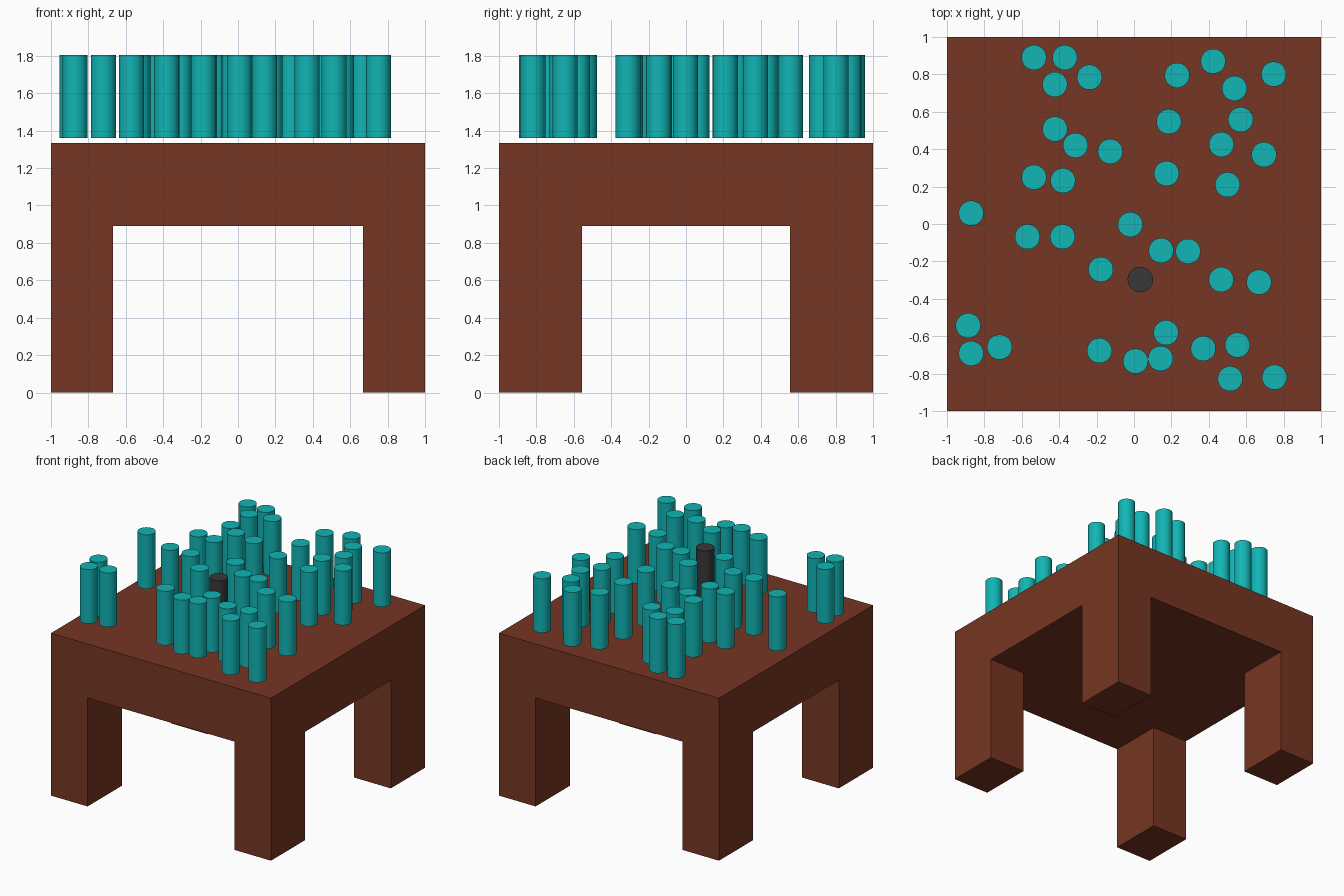
import bpy, bmesh
from mathutils import Matrix, Vector

if "Cube" in bpy.data.objects:
    bpy.data.objects.remove(bpy.data.objects["Cube"])

TOP, UNDER = 1.335, 0.89          # table top and slab underside
LEG_X, LEG_Y = 0.667, 0.556       # inner faces of the legs
PEG_Z0, PEG_Z1 = 1.36, 1.804
PEG_R = 0.067


def material(name, colour):
    m = bpy.data.materials.new(name)
    m.diffuse_color = (*colour, 1)
    m.use_nodes = True
    m.node_tree.nodes["Principled BSDF"].inputs["Base Color"].default_value = m.diffuse_color
    return m


def add_object(name, mesh, mat=None, location=(0, 0, 0)):
    if mat and not mesh.materials:
        mesh.materials.append(mat)
    ob = bpy.data.objects.new(name, mesh)
    ob.location = location
    bpy.context.collection.objects.link(ob)
    return ob


brown = material("brown", (0.18, 0.037, 0.017))
teal = material("teal", (0.006, 0.46, 0.46))
black = material("charcoal", (0.04, 0.04, 0.04))

# Table: slab split along the leg lines, corner faces pulled down into legs
bm = bmesh.new()
bmesh.ops.create_cube(bm, size=1, matrix=Matrix.Translation((0, 0, (TOP + UNDER) / 2))
                      @ Matrix.Diagonal((2, 2, TOP - UNDER, 1)))
for axis, d in ((0, LEG_X), (1, LEG_Y)):
    for s in (-1, 1):
        n = Vector((0, 0, 0))
        n[axis] = 1
        bmesh.ops.bisect_plane(bm, geom=bm.verts[:] + bm.edges[:] + bm.faces[:],
                               plane_co=n * s * d, plane_no=n)
bm.normal_update()
corners = []
for f in bm.faces:
    c = f.calc_center_median()
    if f.normal.z < -0.5 and abs(c.x) > LEG_X and abs(c.y) > LEG_Y:
        corners.append(f)
feet = bmesh.ops.extrude_discrete_faces(bm, faces=corners)["faces"]
for f in feet:
    for v in f.verts:
        v.co.z = 0
bmesh.ops.dissolve_limit(bm, angle_limit=0.01, verts=bm.verts[:], edges=bm.edges[:])
bmesh.ops.recalc_face_normals(bm, faces=bm.faces[:])
table_mesh = bpy.data.meshes.new("table")
bm.to_mesh(table_mesh)
bm.free()
add_object("table", table_mesh, brown)


# Pegs: smooth-sided cylinders with flat caps
def peg_mesh(name, radius):
    b = bmesh.new()
    bmesh.ops.create_cone(b, cap_ends=True, segments=48, radius1=radius, radius2=radius,
                          depth=PEG_Z1 - PEG_Z0)
    for f in b.faces:
        f.smooth = len(f.verts) == 4
    for e in b.edges:
        e.smooth = all(f.smooth for f in e.link_faces)
    mesh = bpy.data.meshes.new(name)
    b.to_mesh(mesh)
    b.free()
    return mesh


PEGS = [
    (-.535, .89), (-.37, .89), (-.423, .746), (-.238, .785), (.23, .795), (.423, .87),
    (.537, .725), (.747, .801), (.186, .547), (.57, .558), (.467, .425), (.695, .371),
    (-.423, .508), (-.313, .42), (-.127, .388), (-.535, .25), (-.38, .232), (.174, .27),
    (.5, .21), (-.871, .058), (-.57, -.068), (-.382, -.068), (-.02, -.003), (.145, -.142),
    (.289, -.146), (-.178, -.243), (.466, -.297), (.668, -.311), (-.887, -.543),
    (-.871, -.692), (-.719, -.658), (.171, -.581), (-.185, -.677), (.008, -.733),
    (.142, -.719), (.37, -.666), (.553, -.647), (.514, -.827), (.751, -.819)]

peg = peg_mesh("peg", PEG_R)
mid = (PEG_Z0 + PEG_Z1) / 2
for i, (x, y) in enumerate(PEGS, 1):
    add_object(f"peg_{i:02d}", peg, teal, (x, y, mid))

# Single dark peg
add_object("dark_peg", peg_mesh("dark_peg", 0.068), black, (0.034, -0.297, mid))
